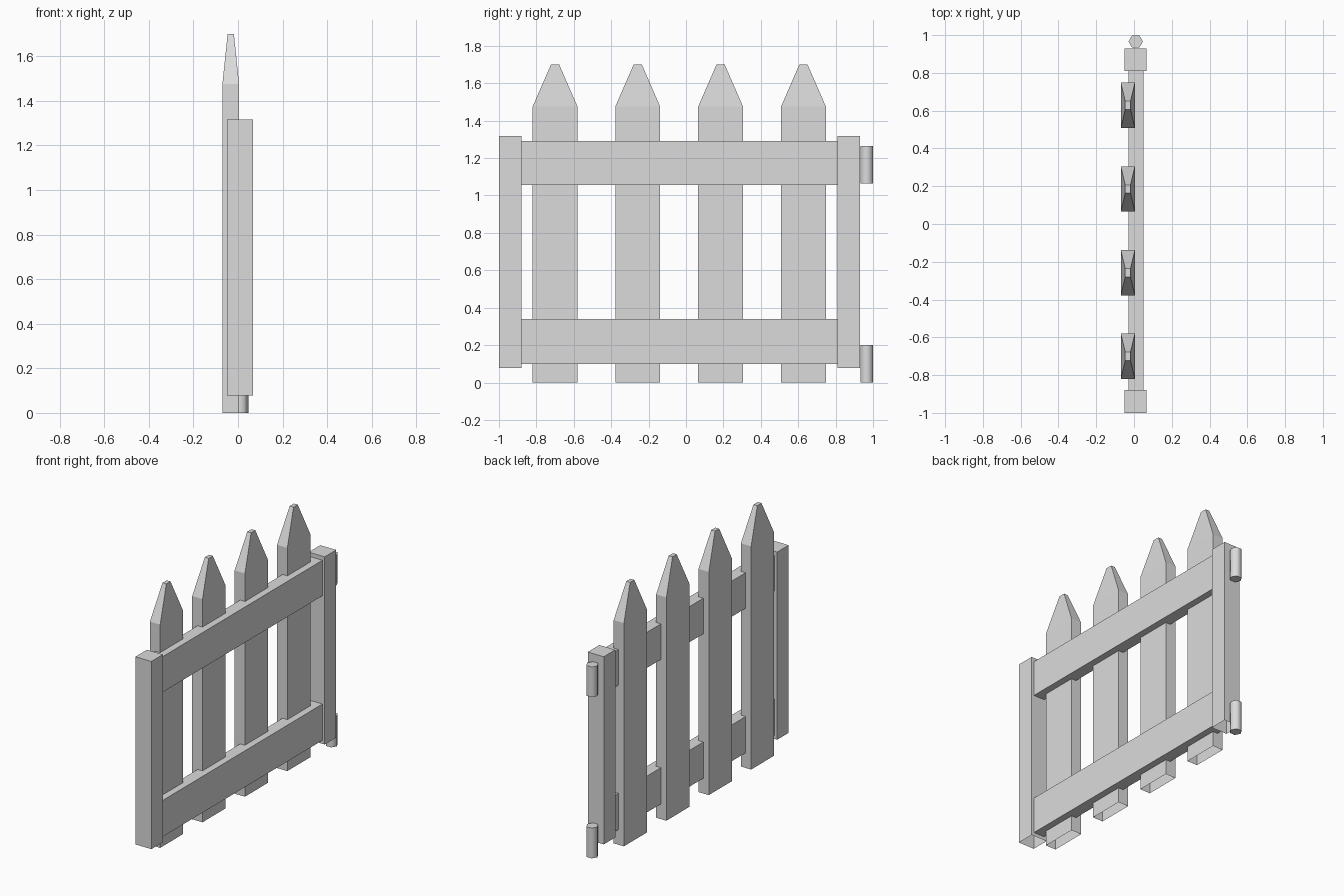
import bpy, bmesh

if "Cube" in bpy.data.objects:
    bpy.data.objects.remove(bpy.data.objects["Cube"], do_unlink=True)

GREY = (0.71, 0.71, 0.71, 1.0)
mat = bpy.data.materials.new("light grey")
mat.use_nodes = True
mat.diffuse_color = GREY
mat.node_tree.nodes["Principled BSDF"].inputs["Base Color"].default_value = GREY


def board(name, x, y, z, tip=None, open_bottom=False):
    """Box between (low, high) pairs; tip = (height, half depth, half width)."""
    bm = bmesh.new()
    bmesh.ops.create_cube(bm, size=1)
    for v in bm.verts:
        v.co = [r[0] if c < 0 else r[1] for c, r in zip(v.co, (x, y, z))]
    if tip:
        # Extrude the top and taper it to a small blunt point
        top = max(bm.faces, key=lambda f: f.calc_center_median().z)
        top = bmesh.ops.extrude_discrete_faces(bm, faces=[top])["faces"][0]
        cx, cy = sum(x) / 2, sum(y) / 2
        for v in top.verts:
            v.co = (cx + (tip[1] if v.co.x > cx else -tip[1]),
                    cy + (tip[2] if v.co.y > cy else -tip[2]), tip[0])
    bmesh.ops.recalc_face_normals(bm, faces=bm.faces)
    if open_bottom:
        low = min(bm.faces, key=lambda f: f.calc_center_median().z)
        bmesh.ops.delete(bm, geom=[low], context='FACES_ONLY')
    mesh = bpy.data.meshes.new(name)
    bm.to_mesh(mesh)
    bm.free()
    mesh.materials.append(mat)
    bpy.context.collection.objects.link(bpy.data.objects.new(name, mesh))


# Pointed pickets, hollow underneath
for i, y in enumerate((-0.7, -0.258, 0.185, 0.628)):
    board(f"picket_{i + 1}", (-0.07, 0.005), (y - 0.12, y + 0.12), (0, 1.475),
          tip=(1.7, 0.014, 0.022), open_bottom=True)

# Horizontal rails
for name, z in (("lower_rail", (0.1, 0.34)), ("upper_rail", (1.055, 1.29))):
    board(name, (-0.03, 0.05), (-0.88, 0.81), z)

# End posts
for name, y in (("front_post", (-1, -0.88)), ("back_post", (0.81, 0.93))):
    board(name, (-0.05, 0.067), y, (0.077, 1.317), open_bottom=True)

# Six-sided hinge pins on the back post
for name, low, high in (("lower_hinge", 0, 0.2), ("upper_hinge", 1.065, 1.265)):
    bpy.ops.mesh.primitive_cylinder_add(
        vertices=6, radius=0.038, depth=high - low,
        location=(0.009, 0.966, (low + high) / 2), rotation=(0, 0, 0.5236))
    pin = bpy.context.object
    pin.name = name
    pin.data.materials.append(mat)
    bpy.ops.object.shade_smooth_by_angle(angle=1.2)
